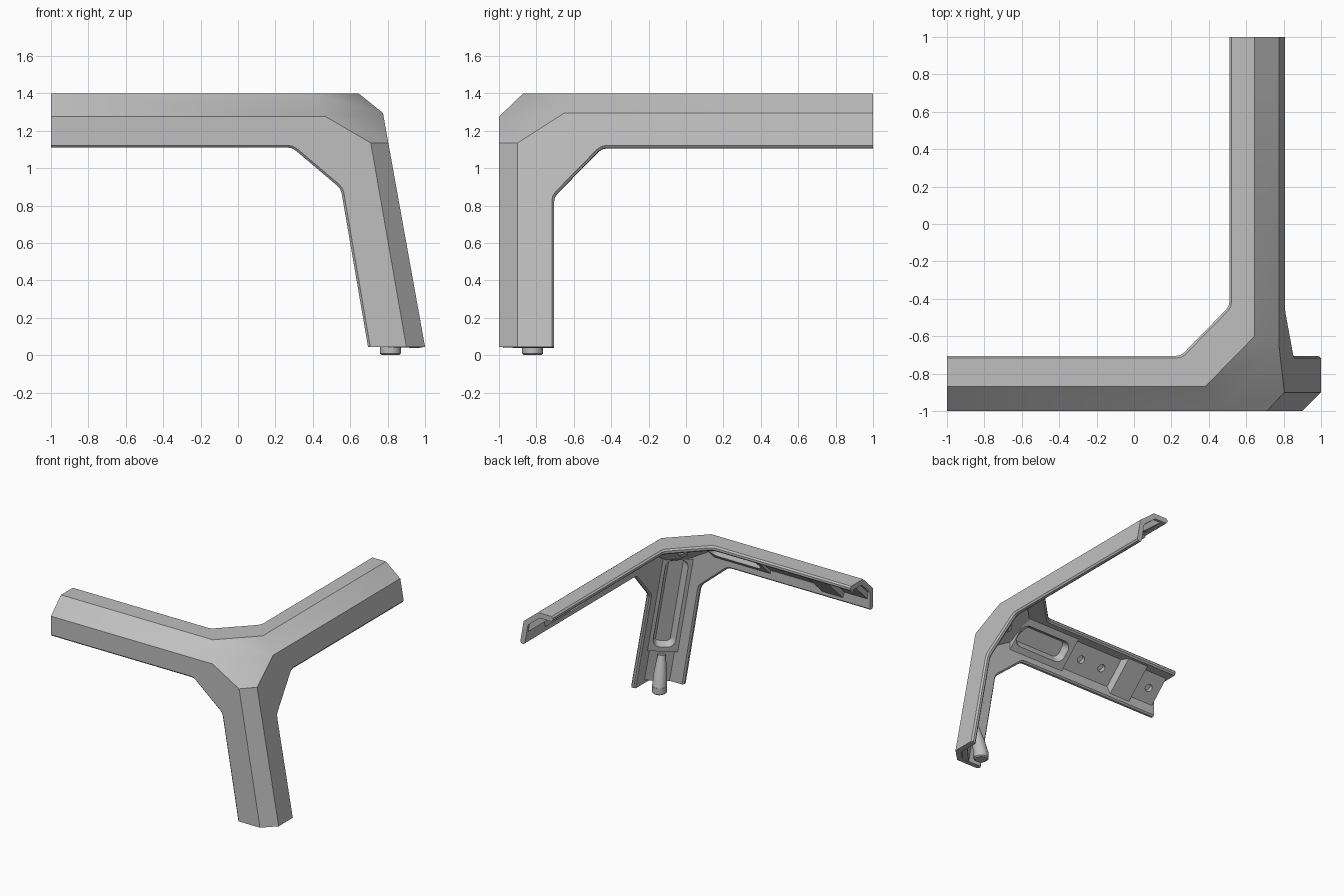
import bpy, bmesh, math
from mathutils import Vector, Matrix

if "Cube" in bpy.data.objects:
    bpy.data.objects.remove(bpy.data.objects["Cube"])

grey = bpy.data.materials.new("plain_grey")
grey.use_nodes = True
grey.diffuse_color = (0.52, 0.52, 0.52, 1)
grey.node_tree.nodes["Principled BSDF"].inputs["Base Color"].default_value = grey.diffuse_color


def finish(bm, name):
    mesh = bpy.data.meshes.new(name)
    bm.to_mesh(mesh)
    bm.free()
    mesh.materials.append(grey)
    ob = bpy.data.objects.new(name, mesh)
    bpy.context.collection.objects.link(ob)
    return ob


def smooth(ob):
    """Apply the modifiers, then shade smooth with sharp edges kept."""
    bpy.ops.object.select_all(action="DESELECT")
    ob.select_set(True)
    bpy.context.view_layer.objects.active = ob
    bpy.ops.object.convert(target="MESH")
    bpy.ops.object.shade_smooth_by_angle(angle=math.radians(37))


def loft(bm, a, b):
    """Closed solid between two rings of points."""
    a, b = [[bm.verts.new(p) for p in ring] for ring in (a, b)]
    bm.faces.new(a[::-1])
    bm.faces.new(b)
    for i in range(len(a)):
        j = (i + 1) % len(a)
        bm.faces.new((a[i], a[j], b[j], b[i]))
    bmesh.ops.recalc_face_normals(bm, faces=bm.faces)


def side_x(z):
    """Leaning right-hand plane."""
    return 1 - 0.18 * (z - 0.045)


def rounded(points, corners, r=0.025):
    """Replace the gusset corners of an outline by short arcs."""
    out = []
    for i, p in enumerate(points):
        if i not in corners:
            out.append(p)
            continue
        a = p + (points[i - 1] - p).normalized() * r
        b = p + (points[(i + 1) % len(points)] - p).normalized() * r
        out += [a.lerp(p, t).lerp(p.lerp(b, t), t) for t in (0, 0.5, 1)]
    return out


# Outer skin: three flat outlines, three chamfers and the corner facet
TOP, BASE, LIP = 1.4, 0.045, 1.11
top = [Vector((x, y, TOP)) for x, y in (
    (-1, -0.87), (0.38, -0.87), (0.645, -0.6), (0.645, 1),
    (0.51, 1), (0.51, -0.44), (0.25, -0.705), (-1, -0.705))]
front = [Vector((x, -1, z)) for x, z in (
    (-1, LIP), (0.29, LIP), (0.55, 0.89), (0.695, BASE),
    (0.9, BASE), (0.71, 1.135), (0.47, 1.275), (-1, 1.275))]
side = [Vector((side_x(z), y, z)) for y, z in (
    (-0.9, BASE), (-0.705, BASE), (-0.705, 0.85), (-0.45, LIP),
    (1, LIP), (1, 1.295), (-0.65, 1.295), (-0.9, 1.135))]
chamfers = {
    "left_arm": [front[6], top[1], top[0], front[7]],
    "back_arm": [top[2], side[6], side[5], top[3]],
    "leg": [side[7], front[5], front[4], side[0]]}
facet = [top[1], front[6], front[5], side[7], side[6], top[2]]

bm = bmesh.new()
for outline in [rounded(top, (5, 6)), rounded(front, (1, 2)), rounded(side, (2, 3)),
                *chamfers.values(), facet[:2] + facet[4:], facet[1:5]]:
    bm.faces.new([bm.verts.new(p) for p in outline])
bmesh.ops.remove_doubles(bm, verts=bm.verts, dist=0.0005)
bmesh.ops.recalc_face_normals(bm, faces=bm.faces)
if max(bm.faces, key=lambda f: f.calc_center_median().z).normal.z < 0:
    bmesh.ops.reverse_faces(bm, faces=bm.faces)
weight = bm.edges.layers.float.new("bevel_weight_edge")
for e in bm.edges:
    a, b = (v.co for v in e.verts)
    at_end = (max(a.x, b.x) < -0.99 or min(a.y, b.y) > 0.99 or max(a.z, b.z) < 0.05)
    e[weight] = 1.0 if e.is_boundary and not at_end else 0.0
shell = finish(bm, "bracket_shell")
solid = shell.modifiers.new("wall", "SOLIDIFY")
solid.thickness, solid.offset, solid.use_even_offset = 0.042, -1, True
lip = shell.modifiers.new("lip", "BEVEL")
lip.limit_method, lip.width, lip.segments = "WEIGHT", 0.012, 1
lip.use_clamp_overlap = False
smooth(shell)

# Plug behind the corner facet, joining the three arms
inward = Vector((-1, 1, -1)).normalized()
bm = bmesh.new()
loft(bm, [p + inward * 0.03 for p in facet], [p + inward * 0.085 for p in facet])
finish(bm, "corner_plug")


def arm_frame(quad):
    """Axes along the arm, across it and into the hollow; length; half chamfer width."""
    start, end = (quad[0] + quad[1]) / 2, (quad[2] + quad[3]) / 2
    d = (end - start).normalized()
    across = quad[3] - quad[2]
    n = d.cross(across).normalized()
    if n.dot(inward) < 0:
        n = -n
    axes = Matrix((d, n.cross(d), n)).transposed().to_4x4()
    return Matrix.Translation(start) @ axes, (end - start).length, across.length / 2


def block(name, frame, s0, s1, half, depth, slope=0.0):
    """Tapered block filling the hollow from the chamfer up to a depth."""
    bm = bmesh.new()
    high = half + depth - 0.035
    loft(bm, *[[frame @ Vector(p) for p in (
        (s, -half, 0.02), (s, half, 0.02), (s + lean, high, depth), (s + lean, -high, depth))]
        for s, lean in ((s0, slope), (s1, -slope / 2))])
    return finish(bm, name)


def cutter(bm, name, target):
    ob = finish(bm, name)
    ob.hide_render = True
    ob.hide_set(True)
    cut = target.modifiers.new("cut", "BOOLEAN")
    cut.operation, cut.object, cut.solver = "DIFFERENCE", ob, "EXACT"


def pocket(frame, s0, s1, depth):
    """Long pocket with round corners and sloping walls."""
    bm = bmesh.new()
    rings = []
    for r, z in ((0.04, depth - 0.06), (0.065, depth + 0.01)):
        ring = []
        for cs, cw, turn in ((s1, 1, 0), (s0, 1, 1), (s0, -1, 2), (s1, -1, 3)):
            for k in range(6):
                a = math.pi / 2 * (turn + k / 5)
                ring.append(frame @ Vector(
                    (cs + r * math.cos(a), cw * 0.025 + r * math.sin(a), z)))
        rings.append(ring)
    loft(bm, *rings)
    return bm


# Inner filling of each arm: pocketed block, drilled floor, raised stop
for name, quad in chamfers.items():
    frame, length, half = arm_frame(quad)
    is_leg = name == "leg"
    split = 0.82 if is_leg else 0.52
    core = block(name + "_pocket_block", frame, 0.01, split, half, 0.105)
    cutter(pocket(frame, 0.08, split - 0.1, 0.105), name + "_pocket_cutter", core)
    floor = block(name + "_floor", frame, split - 0.01, length - 0.02, half, 0.085)
    if is_leg:
        continue
    bm = bmesh.new()
    for s in (split + 0.12, split + 0.32, length - 0.12):
        bmesh.ops.create_cone(bm, cap_ends=True, segments=16, radius1=0.03, radius2=0.03,
                              depth=0.08, matrix=frame @ Matrix.Translation((s, 0, 0.09)))
    cutter(bm, name + "_hole_cutter", floor)
    block(name + "_stop", frame, length - 0.52, length - 0.2, half - 0.02, 0.12, 0.09)


def turned(name, base, tip, profile):
    """Round part from (position, radius) pairs along an axis."""
    bm = bmesh.new()
    axis = tip - base
    spin = axis.to_track_quat("Z", "Y").to_matrix()
    rings = [[bm.verts.new(base + axis * t + spin @ Vector(
        (r * math.cos(k * math.tau / 24), r * math.sin(k * math.tau / 24), 0)))
        for k in range(24)] for t, r in profile]
    for a, b in zip(rings, rings[1:]):
        for k in range(24):
            bm.faces.new((a[k], a[(k + 1) % 24], b[(k + 1) % 24], b[k]))
    bm.faces.new(rings[0][::-1])
    bm.faces.new(rings[-1])
    smooth(finish(bm, name))


# Foot stud, its supporting column and the fastener inside the corner
foot = Vector((0.815, -0.82, 0))
turned("foot_stud", foot, foot + Vector((0, 0, 0.06)),
       ((0, 0.045), (0.15, 0.056), (1, 0.056)))
turned("foot_column", foot + Vector((0, 0, BASE)), Vector((0.83, -0.87, 0.29)),
       ((0, 0.056), (0.45, 0.05), (1, 0.03)))
corner = Vector((0.63, -0.84, 1.274))
turned("corner_fastener", corner + inward * 0.07, corner + inward * 0.11,
       ((0, 0.035), (0.8, 0.035), (1, 0.028)))
